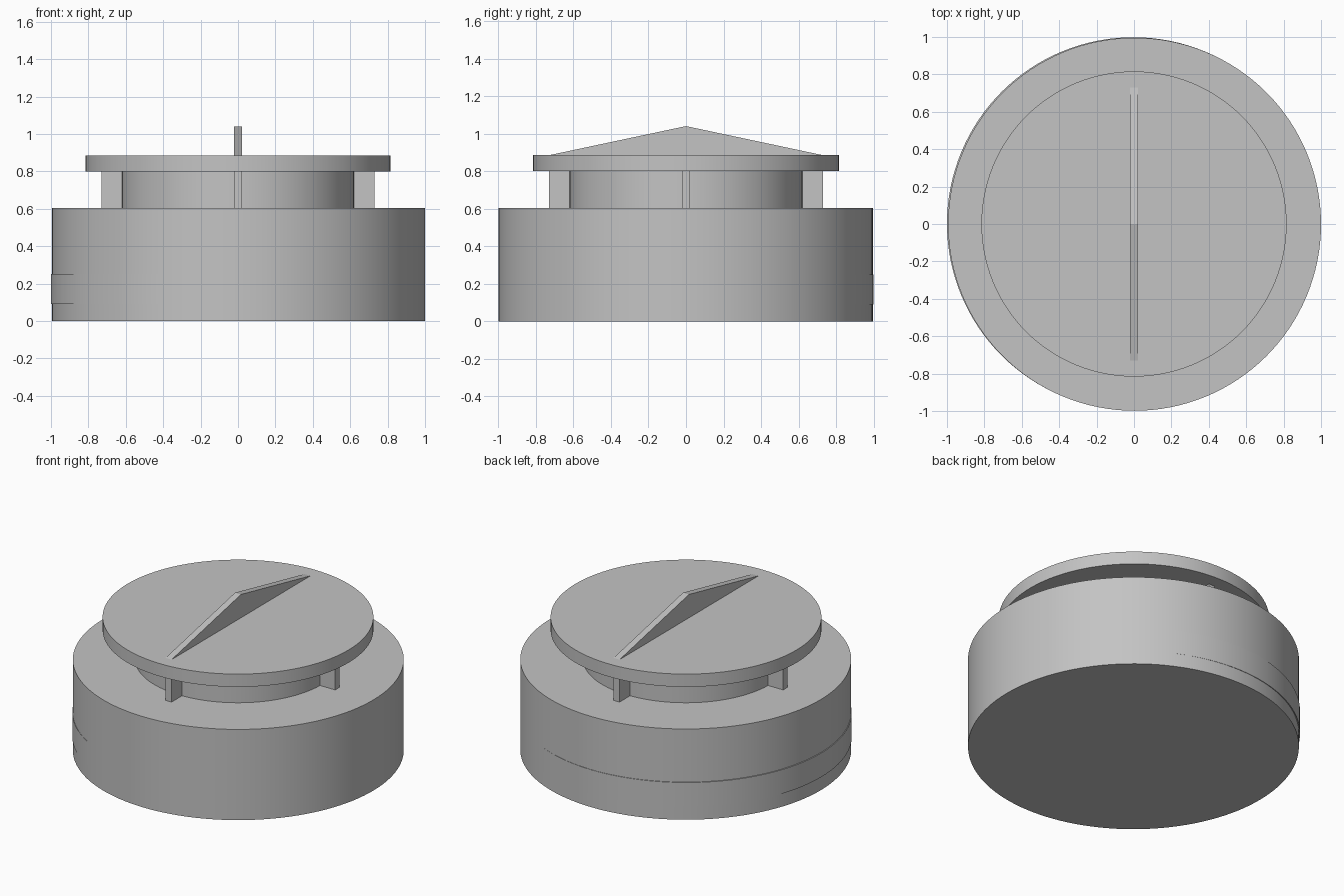
import bpy
import bmesh
import math
from mathutils import Matrix

cube = bpy.data.objects.get("Cube")
if cube:
    bpy.data.objects.remove(cube, do_unlink=True)

grey = bpy.data.materials.new("plain grey")
grey.use_nodes = True
colour = (0.55, 0.55, 0.55, 1)
grey.diffuse_color = colour
grey.node_tree.nodes["Principled BSDF"].inputs["Base Color"].default_value = colour


def finish(name, bm):
    bmesh.ops.recalc_face_normals(bm, faces=bm.faces)
    mesh = bpy.data.meshes.new(name)
    bm.to_mesh(mesh)
    bm.free()
    mesh.materials.append(grey)
    obj = bpy.data.objects.new(name, mesh)
    bpy.context.collection.objects.link(obj)
    return obj


def disc(name, radius, bottom, top, x=0, y=0):
    bm = bmesh.new()
    place = Matrix.Translation((x, y, (bottom + top) / 2))
    bmesh.ops.create_cone(bm, cap_ends=True, segments=128, radius1=radius,
                          radius2=radius, depth=top - bottom, matrix=place)
    obj = finish(name, bm)
    bpy.ops.object.select_all(action="DESELECT")
    obj.select_set(True)
    bpy.context.view_layer.objects.active = obj
    bpy.ops.object.shade_smooth_by_angle(angle=math.radians(30))


# Stacked round body, with a slightly offset band low on the side
disc("base_drum", 0.997, 0, 0.603, 0.003, -0.0015)
disc("side_band", 0.997, 0.09, 0.25, -0.003, 0.0015)
disc("neck", 0.62, 0.603, 0.8)
disc("lid", 0.816, 0.8, 0.885)

# Four upright ribs around the neck
for i, side in enumerate(("left", "back", "right", "front")):
    bm = bmesh.new()
    place = (Matrix.Rotation(i * math.pi / 2, 4, "Z")
             @ Matrix.Translation((0.665, 0, 0.7015))
             @ Matrix.Diagonal((0.13, 0.044, 0.197, 1)))
    bmesh.ops.create_cube(bm, size=1, matrix=place)
    finish("rib_" + side, bm)

# Triangular grip across the lid
bm = bmesh.new()
profile = [(-0.73, 0.885), (0.73, 0.885), (0, 1.04)]
face = bm.faces.new([bm.verts.new((-0.022, y, z)) for y, z in profile])
side = bmesh.ops.extrude_face_region(bm, geom=[face], use_keep_orig=True)
moved = [v for v in side["geom"] if isinstance(v, bmesh.types.BMVert)]
bmesh.ops.translate(bm, verts=moved, vec=(0.044, 0, 0))
finish("grip", bm)
